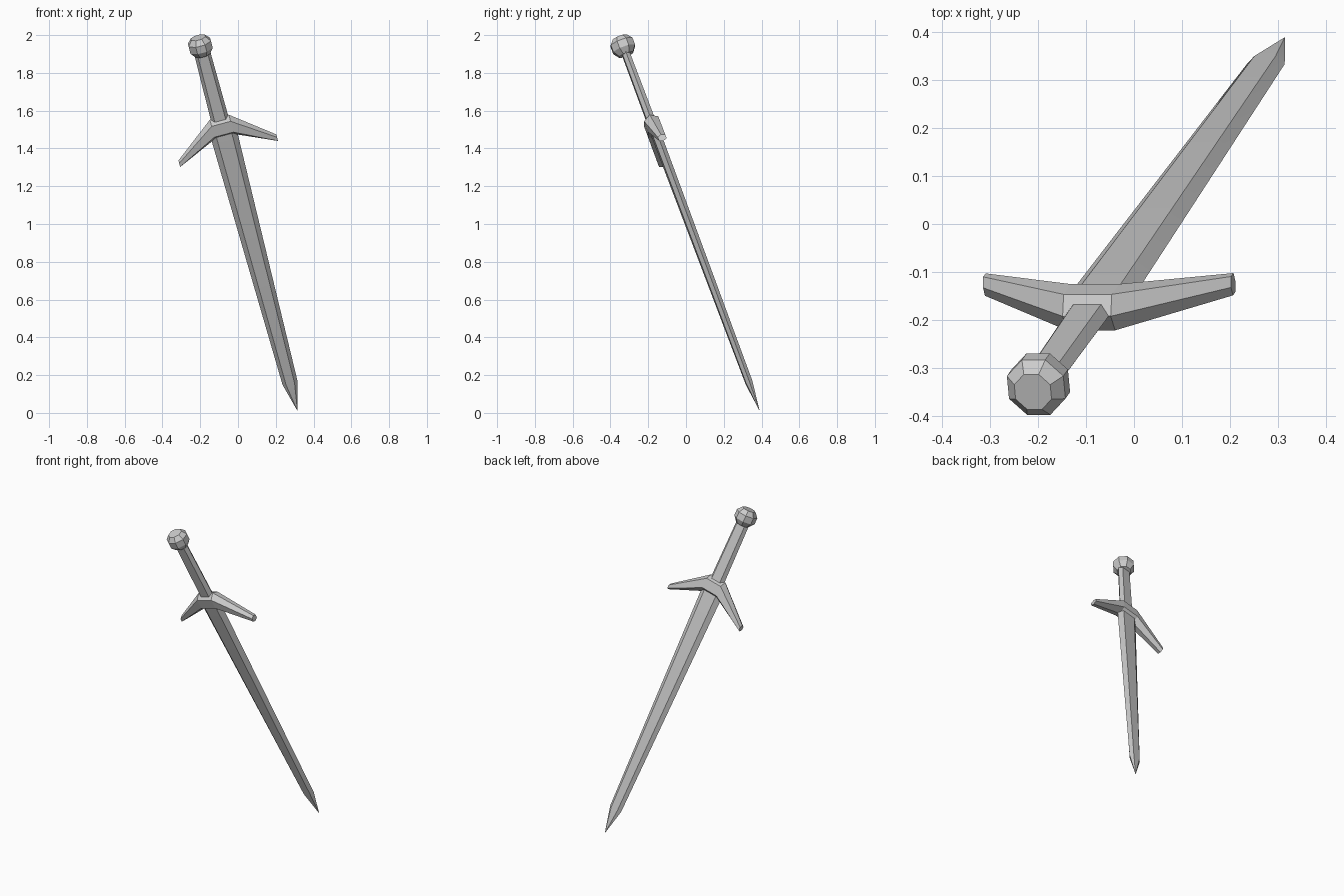
import bpy, bmesh, math
from mathutils import Vector

if "Cube" in bpy.data.objects:
    bpy.data.objects.remove(bpy.data.objects["Cube"])

# Sword frame: D runs from pommel to tip, W across the guard, N through the thickness
P0 = Vector((-0.2, -0.335, 1.945))
D = Vector((0.515, 0.725, -1.935)).normalized()
W = Vector((0.52, 0.002, 0.135))
W = (W - D * W.dot(D)).normalized()
N = W.cross(D).normalized()
if N.y < 0:
    N = -N


def place(w, n, s):
    return P0 + W * w + N * n + D * s


def loft(name, rings, smooth=False):
    """Skin a list of rings of (w, n, s) points; a one-point ring makes a tip."""
    bm = bmesh.new()
    loops = [[bm.verts.new(place(*p)) for p in ring] for ring in rings]
    for a, b in zip(loops, loops[1:]):
        k = len(a)
        for i in range(k):
            j = (i + 1) % k
            if len(b) == 1:
                bm.faces.new((a[i], a[j], b[0]))
            else:
                bm.faces.new((a[i], a[j], b[j], b[i]))
    for end in (loops[0], loops[-1]):
        if len(end) > 2:
            bm.faces.new(end)
    bmesh.ops.recalc_face_normals(bm, faces=bm.faces)
    mesh = bpy.data.meshes.new(name)
    bm.to_mesh(mesh)
    bm.free()
    ob = bpy.data.objects.new(name, mesh)
    bpy.context.collection.objects.link(ob)
    if smooth:
        bpy.ops.object.select_all(action='DESELECT')
        ob.select_set(True)
        bpy.context.view_layer.objects.active = ob
        bpy.ops.object.shade_smooth_by_angle(angle=math.radians(40))
    return ob


def flat_hex(half_w, flat_w, half_n, s):
    # Wide hexagon: two flats joined by bevels that meet at the edges
    return [(half_w, 0, s), (flat_w, half_n, s), (-flat_w, half_n, s),
            (-half_w, 0, s), (-flat_w, -half_n, s), (flat_w, -half_n, s)]


def guard_ring(w, top, side_top, side_bottom, bottom, n):
    # Upright hexagon: ridge above and below, flat sides
    return [(w, 0, top), (w, n, side_top), (w, n, side_bottom),
            (w, 0, bottom), (w, -n, side_bottom), (w, -n, side_top)]


# Blade with bevelled edges and a short point
loft("blade", [flat_hex(0.073, 0.043, 0.023, 0.47),
               flat_hex(0.041, 0.023, 0.018, 1.965),
               [(0, 0, 2.13)]], smooth=True)

# Grip
loft("grip", [flat_hex(0.043, 0.027, 0.020, 0.03),
              flat_hex(0.048, 0.030, 0.022, 0.46)], smooth=True)

# Guard with two arms swept towards the tip
tip = (0.594, 0.603, 0.624, 0.632, 0.021)
mid = (0.418, 0.442, 0.505, 0.530, 0.040)
loft("guard", [guard_ring(-0.268, *tip), guard_ring(-0.052, *mid),
               guard_ring(0.052, *mid), guard_ring(0.268, *tip)])

# Eight-sided faceted pommel
loft("pommel", [[(r * math.cos((i + 0.5) * math.pi / 4),
                  r * math.sin((i + 0.5) * math.pi / 4), s) for i in range(8)]
                for s, r in ((-0.046, 0.042), (-0.018, 0.066),
                             (0.022, 0.066), (0.054, 0.042))])
